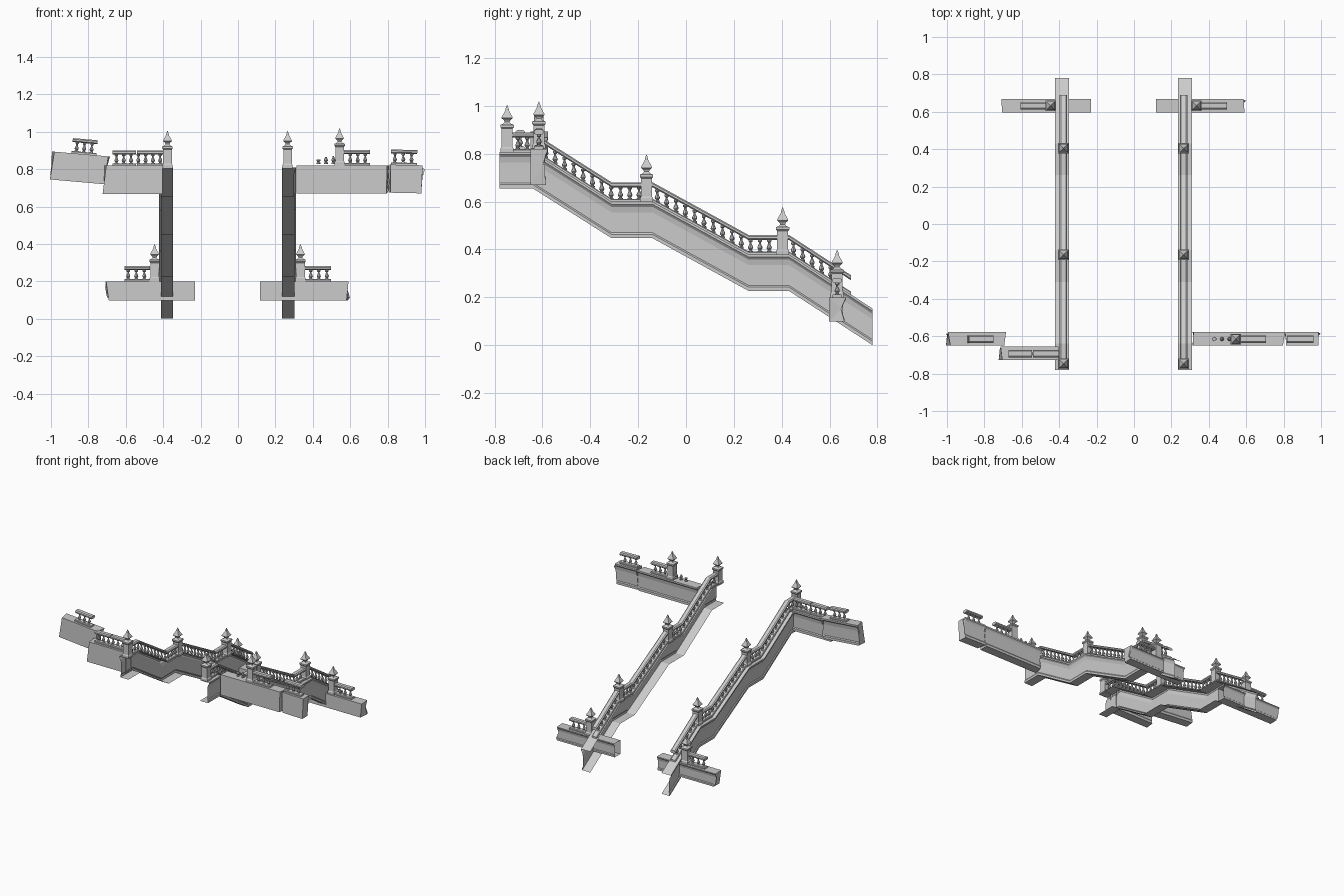
import bpy, bmesh, math, random
from mathutils import Matrix, Vector

if "Cube" in bpy.data.objects:
    bpy.data.objects.remove(bpy.data.objects["Cube"])

random.seed(4)
MID = -0.056                      # mirror line between the two stairs
STEP = 0.039                      # baluster spacing

# (offset from centre line, height from top) moulded wall section
STRINGER = [(-0.030, 0), (0.045, 0), (0.045, -0.011), (0.036, -0.022), (0.031, -0.045),
            (0.031, -0.130), (0.036, -0.137), (0.036, -0.153), (-0.030, -0.153)]
CROSS = [(-0.035, 0), (0.037, 0), (0.037, -0.011), (0.029, -0.022), (0.025, -0.045),
         (0.025, -0.125), (0.030, -0.132), (0.030, -0.150), (-0.035, -0.150)]
TOP_RAIL = [(-0.013, 0.060), (0.013, 0.060), (0.020, 0.066), (0.020, 0.075), (0.013, 0.081),
            (-0.013, 0.081), (-0.020, 0.075), (-0.020, 0.066)]
FOOT_RAIL = [(-0.020, 0), (0.020, 0), (0.020, 0.008), (0.016, 0.012), (-0.016, 0.012), (-0.020, 0.008)]
# (radius, height) turned shapes
BALUSTER = [(0.010, 0.008), (0.010, 0.014), (0.005, 0.017), (0.011, 0.026), (0.010, 0.031),
            (0.0045, 0.044), (0.0045, 0.050), (0.009, 0.054), (0.009, 0.062)]
POST = [(0.027, 0), (0.027, 0.020), (0.023, 0.026), (0.023, 0.102), (0.028, 0.108), (0.028, 0.118),
        (0.016, 0.123), (0.010, 0.130), (0.013, 0.137), (0.023, 0.146), (0.023, 0.150),
        (0.012, 0.170), (0.007, 0.180), (0.007, 0.185), (0.001, 0.201)]


def finish(name, bm, mat=None):
    bmesh.ops.recalc_face_normals(bm, faces=bm.faces)
    if mat:
        bm.transform(mat)
    mesh = bpy.data.meshes.new(name)
    bm.to_mesh(mesh)
    bm.free()
    obj = bpy.data.objects.new(name, mesh)
    bpy.context.collection.objects.link(obj)
    return obj


def loft(bm, rings, closed=True, cap_start=True, cap_end=True):
    """Join matching rings of points; capped ends are fans around a centre point."""
    vs = [[bm.verts.new(p) for p in r] for r in rings]
    n = len(vs[0])
    for a, b in zip(vs, vs[1:]):
        for i in range(n if closed else n - 1):
            j = (i + 1) % n
            bm.faces.new((a[i], a[j], b[j], b[i]))
    for ring, wanted in ((vs[0], cap_start), (vs[-1], cap_end)):
        if wanted:
            c = bm.verts.new(sum((v.co for v in ring), Vector()) / n)
            for i in range(n):
                bm.faces.new((ring[i], ring[(i + 1) % n], c))


def turned(bm, prof, n, loc, square=False):
    k = math.sqrt(2) if square else 1
    a0 = math.pi / 4 if square else 0
    loft(bm, [[Vector(loc) + Vector((r * k * math.cos(a0 + 2 * math.pi * i / n),
                                     r * k * math.sin(a0 + 2 * math.pi * i / n), z))
               for i in range(n)] for r, z in prof])


# --- the two long stair stringers with their balustrades ---
PATH = [(-0.78, 0.808), (-0.64, 0.808), (-0.311, 0.600), (-0.14, 0.600),
        (0.261, 0.380), (0.43, 0.380), (0.78, 0.153)]
POST_Y = [-0.748, -0.165, 0.404]


def top_z(y):
    for (y0, z0), (y1, z1) in zip(PATH, PATH[1:]):
        if y <= y1:
            return z0 + (z1 - z0) * (y - y0) / (y1 - y0)
    return PATH[-1][1]


def stair_side(label, s):
    cx = MID + s * 0.321

    def sweep(bm, prof, path, **kw):
        loft(bm, [[(cx + s * u, y, z + v) for u, v in prof] for y, z in path], **kw)

    # wall shell: inner side starts open, like a facing piece
    bm = bmesh.new()
    sweep(bm, STRINGER, PATH, closed=False, cap_start=False, cap_end=False)
    finish(label + "_stringer_wall", bm)

    rail_path = [(-0.74, 0.808)] + PATH[1:-1] + [(0.69, top_z(0.69))]
    bm = bmesh.new()
    sweep(bm, TOP_RAIL, rail_path)
    sweep(bm, FOOT_RAIL, rail_path)
    finish(label + "_stair_rails", bm)

    bm = bmesh.new()
    for a, b in zip(POST_Y, POST_Y[1:] + [0.71]):
        count = int((b - a - 0.06) / STEP)
        for i in range(count + 1):
            y = a + 0.045 + i * STEP
            if y < b - 0.03:
                turned(bm, BALUSTER, 8, (cx, y, top_z(y)))
    finish(label + "_stair_balusters", bm)

    bm = bmesh.new()
    for y in POST_Y:
        turned(bm, POST, 4, (cx, y, top_z(y) - 0.005), True)
    finish(label + "_stair_newel_posts", bm)


# --- broken cross walls running along x ---
def cross_wall(label, x0, x1, y, z, depth=0.15, jag=(0, 0), rails=(), balusters=(),
               stubs=(), posts=(), tilt=0):
    pivot = Vector(((x0 + x1) / 2, y, z))
    mat = Matrix.Translation(pivot) @ Matrix.Rotation(tilt, 4, 'Y') @ Matrix.Translation(-pivot)
    k = depth / 0.15

    def ring(x, j):
        return [(x + random.uniform(-j, j), y + u, z + v * k) for u, v in CROSS]

    bm = bmesh.new()
    loft(bm, [ring(x0, jag[0]), ring(x1, jag[1])], cap_start=jag[0] > 0, cap_end=jag[1] > 0)
    finish(label + "_wall", bm, mat)

    bm = bmesh.new()
    for a, b in rails:
        for prof in (TOP_RAIL, FOOT_RAIL):
            loft(bm, [[(x, y + u, z + v) for u, v in prof] for x in (a, b)])
    for x in balusters:
        turned(bm, BALUSTER, 8, (x, y, z))
    for i, x in enumerate(stubs):
        turned(bm, BALUSTER[:5 + i % 3], 8, (x, y, z))
    finish(label + "_balustrade", bm, mat)

    if posts:
        bm = bmesh.new()
        for x in posts:
            turned(bm, POST, 4, (x, y, z - 0.003), True)
        finish(label + "_post", bm, mat)


for label, s in (("left", -1), ("right", 1)):
    stair_side(label, s)
    # lower cross wall, mirrored in x
    m = lambda d: MID + s * d
    lo, hi = sorted((m(0.174), m(0.642)))
    cross_wall(label + "_lower", lo, hi, 0.632, 0.2, 0.102,
               jag=(0.014, 0) if s < 0 else (0, 0.014),
               rails=[sorted((m(0.415), m(0.552)))],
               balusters=[m(0.445), m(0.488), m(0.531)], posts=[m(0.39)])

# upper walls
cross_wall("upper_left", -0.715, -0.405, -0.693, 0.818, jag=(0.013, 0),
           rails=[(-0.672, -0.545), (-0.540, -0.40)],
           balusters=[-0.65 + i * 0.039 for i in range(7)])
cross_wall("upper_left_fallen", -0.99, -0.695, -0.615, 0.881, jag=(0.008, 0.014),
           rails=[(-0.89, -0.757)], balusters=[-0.865, -0.825, -0.785], tilt=math.radians(5))
cross_wall("upper_right", 0.318, 0.800, -0.615, 0.82, jag=(0.006, 0.009),
           rails=[(0.56, 0.705)], balusters=[0.60, 0.64, 0.68],
           stubs=[0.43, 0.47, 0.51], posts=[0.543])
cross_wall("upper_right_end", 0.815, 0.99, -0.615, 0.822, jag=(0.008, 0.010),
           rails=[(0.817, 0.957)], balusters=[0.838, 0.883, 0.927], tilt=math.radians(1.2))
